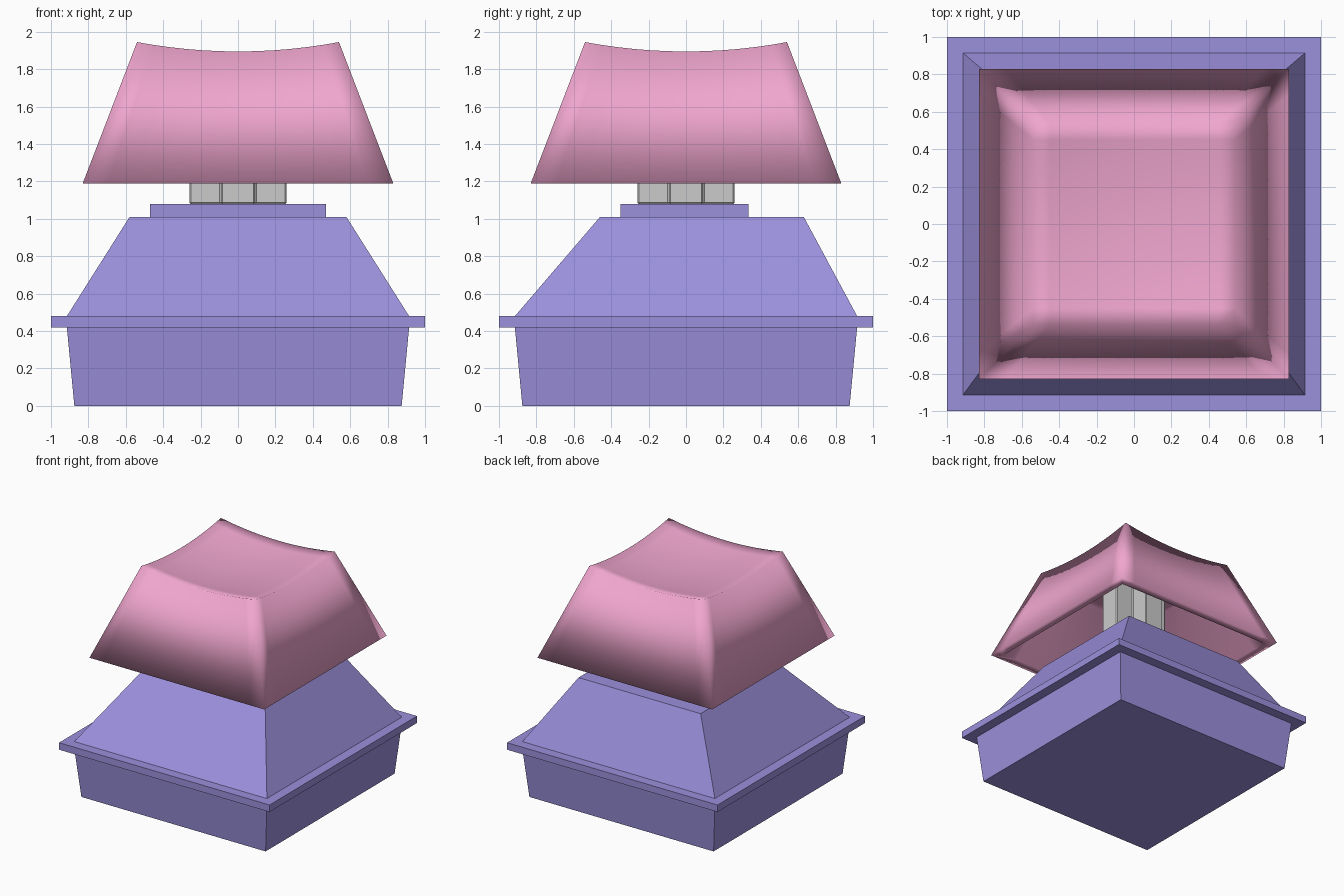
import bpy, bmesh

if "Cube" in bpy.data.objects:
    bpy.data.objects.remove(bpy.data.objects["Cube"])


def material(name, rgb):
    m = bpy.data.materials.new(name)
    m.diffuse_color = (*rgb, 1)
    m.use_nodes = True
    m.node_tree.nodes["Principled BSDF"].inputs["Base Color"].default_value = m.diffuse_color
    return m


def finish(name, bm, mat=None):
    bmesh.ops.recalc_face_normals(bm, faces=bm.faces)
    me = bpy.data.meshes.new(name)
    bm.to_mesh(me)
    bm.free()
    ob = bpy.data.objects.new(name, me)
    bpy.context.collection.objects.link(ob)
    if mat:
        me.materials.append(mat)
    return ob


def bridge(bm, a, b):
    n = len(a)
    for i in range(n):
        bm.faces.new((a[i], a[(i + 1) % n], b[(i + 1) % n], b[i]))


def stack(name, levels, mat):
    """Closed solid through rectangles (z, half_x, y_front, y_back)."""
    bm = bmesh.new()
    rings = [[bm.verts.new(p) for p in
              ((-x, y0, z), (x, y0, z), (x, y1, z), (-x, y1, z))]
             for z, x, y0, y1 in levels]
    for a, b in zip(rings, rings[1:]):
        bridge(bm, a, b)
    bm.faces.new(rings[0])
    bm.faces.new(rings[-1])
    return finish(name, bm, mat)


purple = material("housing_purple", (0.33, 0.28, 0.72))
pink = material("cap_pink", (0.87, 0.38, 0.62))

# Switch housing: tapered base, flange, sloped upper shell, raised collar
stack("switch_housing", [
    (0, .875, -.875, .875), (.42, .915, -.915, .915),
    (.42, 1, -1, 1), (.48, 1, -1, 1),
    (.48, .915, -.915, .915), (1.01, .58, -.46, .63),
    (1.01, .47, -.35, .335), (1.08, .47, -.35, .335)], purple)

# Cross-shaped stem, reaching up under the cap
w, r = .09, .26
quarter = [(r, -w), (r, w), (w, w)]
outline = []
for _ in range(4):
    outline += quarter
    quarter = [(-y, x) for x, y in quarter]
bm = bmesh.new()
low, high = ([bm.verts.new((x, y, z)) for x, y in outline] for z in (1.08, 1.76))
bridge(bm, low, high)
bm.faces.new(low)
bm.faces.new(high)
stem = finish("stem", bm)
bev = stem.modifiers.new("bevel", 'BEVEL')
bev.width = .008
bev.segments = 1

# Keycap: dished square top with flared skirt, hollow underneath
N = 12
TOP, RIM, SKIRT = .54, .83, 1.19
bm = bmesh.new()
bmesh.ops.create_grid(bm, x_segments=N, y_segments=N, size=TOP)
for v in bm.verts:
    v.co.z = 1.845 + .05 * (v.co.x ** 2 + v.co.y ** 2) / TOP ** 2
border = [e for e in bm.edges if e.is_boundary]
ext = bmesh.ops.extrude_edge_only(bm, edges=border)
for v in ext["geom"]:
    if isinstance(v, bmesh.types.BMVert):
        v.co.x *= RIM / TOP
        v.co.y *= RIM / TOP
        v.co.z = SKIRT
for f in bm.faces:
    f.smooth = True
cap = finish("keycap", bm, pink)
# Wall thickness inwards, with a level lower rim
cap_normal_up = cap.data.polygons[0].normal.z > 0
if not cap_normal_up:
    cap.data.flip_normals()
bm = bmesh.new()
bm.from_mesh(cap.data)
outer = bm.faces[:]
rim = [e for e in bm.edges if e.is_boundary]
dup = bmesh.ops.duplicate(bm, geom=outer)
inner = [g for g in dup["geom"] if isinstance(g, bmesh.types.BMFace)]
inner_rim = [e for f in inner for e in f.edges if e.is_boundary]
for v in {v for f in inner for v in f.verts}:
    v.co.x *= .91
    v.co.y *= .91
    if v.co.z > SKIRT + .01:
        v.co.z -= .09
bmesh.ops.reverse_faces(bm, faces=inner)
bmesh.ops.bridge_loops(bm, edges=list(set(rim + inner_rim)))
bmesh.ops.recalc_face_normals(bm, faces=bm.faces)
for f in bm.faces:
    f.smooth = True
bm.to_mesh(cap.data)
bm.free()
